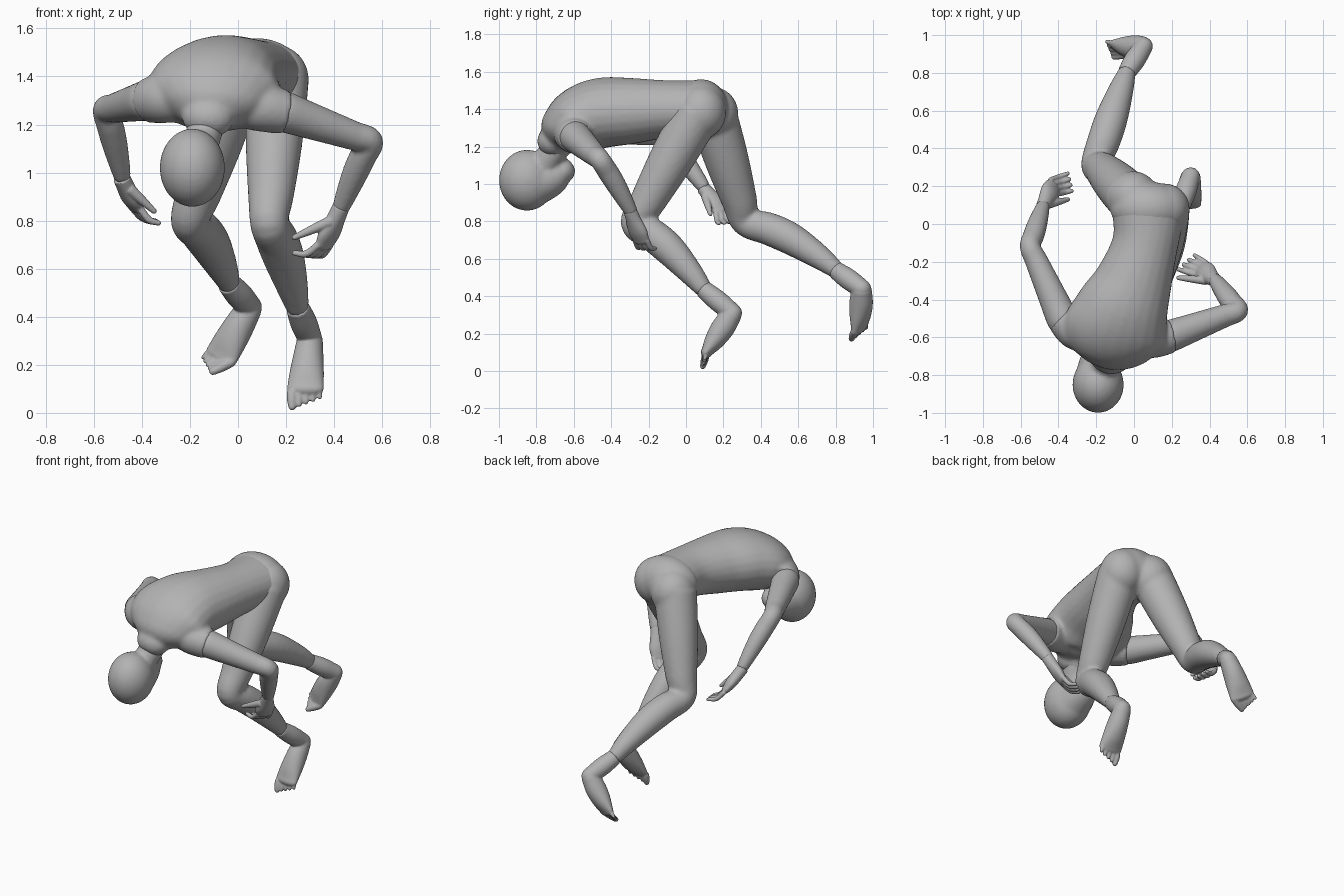
import bpy, bmesh, math
from mathutils import Vector, Matrix

old = bpy.data.objects.get("Cube")
if old:
    bpy.data.objects.remove(old, do_unlink=True)

grey = bpy.data.materials.new("mannequin grey")
grey.use_nodes = True
colour = (0.45, 0.45, 0.45, 1)
grey.diffuse_color = colour
grey.node_tree.nodes["Principled BSDF"].inputs["Base Color"].default_value = colour

SIDES, STEPS = 24, 6


def spline(rows):
    """Smooth curve through rows of x, y, z, half width and optional half depth."""
    pts = [Vector(r if len(r) == 5 else (*r, r[-1])) for r in rows]
    pts = [pts[0] * 2 - pts[1]] + pts + [pts[-1] * 2 - pts[-2]]
    out = []
    for a, b, c, d in zip(pts, pts[1:], pts[2:], pts[3:]):
        for i in range(STEPS):
            t = i / STEPS
            out.append(b + (c - a) * (t / 2) + (a * 2 - b * 5 + c * 4 - d) * (t * t / 2)
                       + (b * 3 - a - c * 3 + d) * (t ** 3 / 2))
    return out + [pts[-2]]


def tube(bm, rows, wide=(1, 0, 0), round_end=True):
    """Loft of elliptical rings, closed by a dome or a flat cap."""
    line = spline(rows)
    centres = [Vector(p[:3]) for p in line]
    rings = []

    def ring(centre, tangent, width, depth):
        u = Vector(wide)
        u = (u - tangent * u.dot(tangent)).normalized()
        v = tangent.cross(u)
        angles = [math.tau * k / SIDES for k in range(SIDES)]
        rings.append([bm.verts.new(centre + u * width * math.cos(a) + v * depth * math.sin(a))
                      for a in angles])

    for i, p in enumerate(line):
        tangent = (centres[min(i + 1, len(line) - 1)] - centres[max(i - 1, 0)]).normalized()
        ring(centres[i], tangent, p[3], p[4])
    if round_end:
        width, depth = p[3], p[4]
        for k in range(1, 5):
            a = k * math.pi / 10.5
            ring(centres[-1] + tangent * min(width, depth) * math.sin(a), tangent,
                 width * math.cos(a), depth * math.cos(a))
    for r, s in zip(rings, rings[1:]):
        for k in range(SIDES):
            n = (k + 1) % SIDES
            bm.faces.new((r[k], r[n], s[n], s[k]))
    bm.faces.new(rings[0][::-1])
    bm.faces.new(rings[-1])


def ball(bm, centre, radii):
    matrix = Matrix.Translation(centre) @ Matrix.Diagonal((*radii, 1))
    bmesh.ops.create_uvsphere(bm, u_segments=32, v_segments=20, radius=1, matrix=matrix)


def limb(bm, joints, radii, swells, lifts):
    """Tube through the joints; each segment swells and lifts in its middle."""
    joints = [Vector((*j, r)) for j, r in zip(joints, radii)]
    rows = [joints[0]]
    for a, b, swell, lift in zip(joints, joints[1:], swells, lifts):
        for t in (0.25, 0.5, 0.8, 1):
            rows.append(a.lerp(b, t) + Vector((0, 0, lift, swell)) * math.sin(math.pi * t))
    tube(bm, rows, wide=(1, 0.2, 0.5), round_end=False)


def between(start, end, sections):
    """Rows along a straight line from sections of fraction, width and depth."""
    return [(*start.lerp(end, t), width, depth) for t, width, depth in sections]


def digits(bm, root, side, reach, tips, radii, droop):
    """Row of fingers or toes fanned from a root line to a tip line."""
    for i, r in enumerate(radii):
        t = i / (len(radii) - 1)
        a = root + side * reach * (2 * t - 1)
        b = Vector(tips[0]).lerp(Vector(tips[1]), t)
        middle = (a + b) / 2 - Vector((0, 0, droop))
        tube(bm, [(*a, r), (*middle, r), (*b, r * 0.75)], wide=side)


def finish(bm, name, voxel=0.011, smooth=8):
    """Fuse the overlapping shapes into one smooth skin."""
    bmesh.ops.recalc_face_normals(bm, faces=bm.faces)
    mesh = bpy.data.meshes.new(name)
    bm.to_mesh(mesh)
    bm.free()
    mesh.materials.append(grey)
    mesh.shade_smooth()
    obj = bpy.data.objects.new(name, mesh)
    bpy.context.scene.collection.objects.link(obj)
    fuse = obj.modifiers.new("fuse", "REMESH")
    fuse.mode, fuse.voxel_size, fuse.use_smooth_shade = "VOXEL", voxel, True
    relax = obj.modifiers.new("relax", "SMOOTH")
    relax.factor, relax.iterations = 0.5, smooth


def hand(name, wrist, knuckles, side, tips, thumb_tip):
    """Palm, four fingers and a thumb."""
    bm = bmesh.new()
    wrist, knuckles, side = Vector(wrist), Vector(knuckles), Vector(side).normalized()
    tube(bm, between(wrist, knuckles, [(0, 0.036, 0.036), (0.3, 0.043, 0.036),
                                       (0.7, 0.058, 0.034), (1, 0.052, 0.024)]), wide=side)
    digits(bm, knuckles, side, 0.04, tips, (0.015, 0.016, 0.016, 0.014), 0.02)
    base = wrist.lerp(knuckles, 0.4) - side * 0.03
    tube(bm, between(base, Vector(thumb_tip), [(0, 0.024, 0.024), (0.5, 0.019, 0.019), (1, 0.012, 0.012)]),
         wide=(0, 1, 0))
    finish(bm, name, 0.005, 2)


def foot(name, ankle, heel, pad, side, tips):
    """Ankle, heel, sole and five toes; side points to the little toe."""
    bm = bmesh.new()
    ankle, heel, pad, side = Vector(ankle), Vector(heel), Vector(pad), Vector(side).normalized()
    tube(bm, between(ankle, heel, [(0, 0.048, 0.048), (0.5, 0.056, 0.056), (1, 0.05, 0.05)]), wide=side)
    tube(bm, between(heel, pad, [(0, 0.053, 0.053), (0.35, 0.063, 0.063),
                                 (0.7, 0.072, 0.053), (1, 0.077, 0.03)]), wide=side)
    digits(bm, pad, side, 0.058, tips, (0.021, 0.016, 0.015, 0.014, 0.013), 0)
    finish(bm, name, 0.006, 4)


# Torso with shoulder roots and a neck root
bm = bmesh.new()
tube(bm, [(.08, .09, 1.4, .2, .155), (.06, -.1, 1.4, .175, .155), (0, -.3, 1.39, .205, .178),
          (-.06, -.45, 1.38, .25, .188), (-.1, -.57, 1.34, .28, .178),
          (-.115, -.66, 1.28, .22, .14), (-.125, -.71, 1.23, .11, .085)], wide=(1, -.14, -.08))
tube(bm, [(0, -.6, 1.29, .1), (.1, -.61, 1.27, .1), (.2, -.59, 1.25, .092)], (0, 0, 1), False)
tube(bm, [(-.24, -.57, 1.32, .11), (-.31, -.56, 1.31, .105), (-.375, -.495, 1.3, .094)], (0, 0, 1), False)
tube(bm, [(-.12, -.65, 1.27, .1), (-.14, -.71, 1.18, .078)], round_end=False)
finish(bm, "torso")

# Head, jaw and neck
bm = bmesh.new()
ball(bm, (-.19, -.85, 1.02), (.136, .15, .163))
tube(bm, [(-.19, -.83, 1, .13), (-.185, -.72, 1.035, .102), (-.18, -.66, 1.07, .076, .068)])
tube(bm, [(-.125, -.68, 1.22, .076), (-.17, -.78, 1.07, .075)])
finish(bm, "head")

# Hips and both legs down to the ankles
bm = bmesh.new()
ball(bm, (.075, .08, 1.405), (.2, .145, .155))
ball(bm, (.16, .08, 1.385), (.135, .135, .145))
ball(bm, (-.005, .14, 1.375), (.138, .14, .145))
for joints in ([(.165, .06, 1.38), (.13, -.27, .79), (.25, .1, .43)],
               [(-.02, .14, 1.38), (-.2, .32, .8), (-.035, .81, .535)]):
    limb(bm, joints, (.13, .08, .046), (.01, .023), (0, .037))
finish(bm, "hips_and_legs")

# Arms down to the wrists
for name, joints in {
    "left_arm": [(.1, -.61, 1.27), (.2, -.59, 1.25), (.55, -.46, 1.13), (.425, -.29, .845)],
    "right_arm": [(-.31, -.56, 1.31), (-.38, -.5, 1.3), (-.55, -.12, 1.26), (-.48, .1, .975)],
}.items():
    bm = bmesh.new()
    limb(bm, joints, (.07, .085, .055, .035), (0, 0, .009), (0, 0, .01))
    finish(bm, name, smooth=4)

hand("left_hand", (.43, -.3, .86), (.36, -.24, .7), (.6, .75, 0),
     [(.235, -.24, .665), (.32, -.165, .655)], (.235, -.285, .73))
hand("right_hand", (-.485, .09, .98), (-.43, .195, .86), (-.4, .9, 0),
     [(-.33, .175, .79), (-.35, .268, .8)], (-.35, .13, .84))

foot("left_foot", (.247, .09, .44), (.3, .25, .31), (.28, .11, .1), (1, .05, .2),
     [(.225, .09, .025), (.34, .1, .065)])
foot("right_foot", (-.04, .8, .54), (.05, .94, .44), (-.07, .93, .235), (-.82, .49, .37),
     [(-.105, .885, .172), (-.145, .965, .23)])
